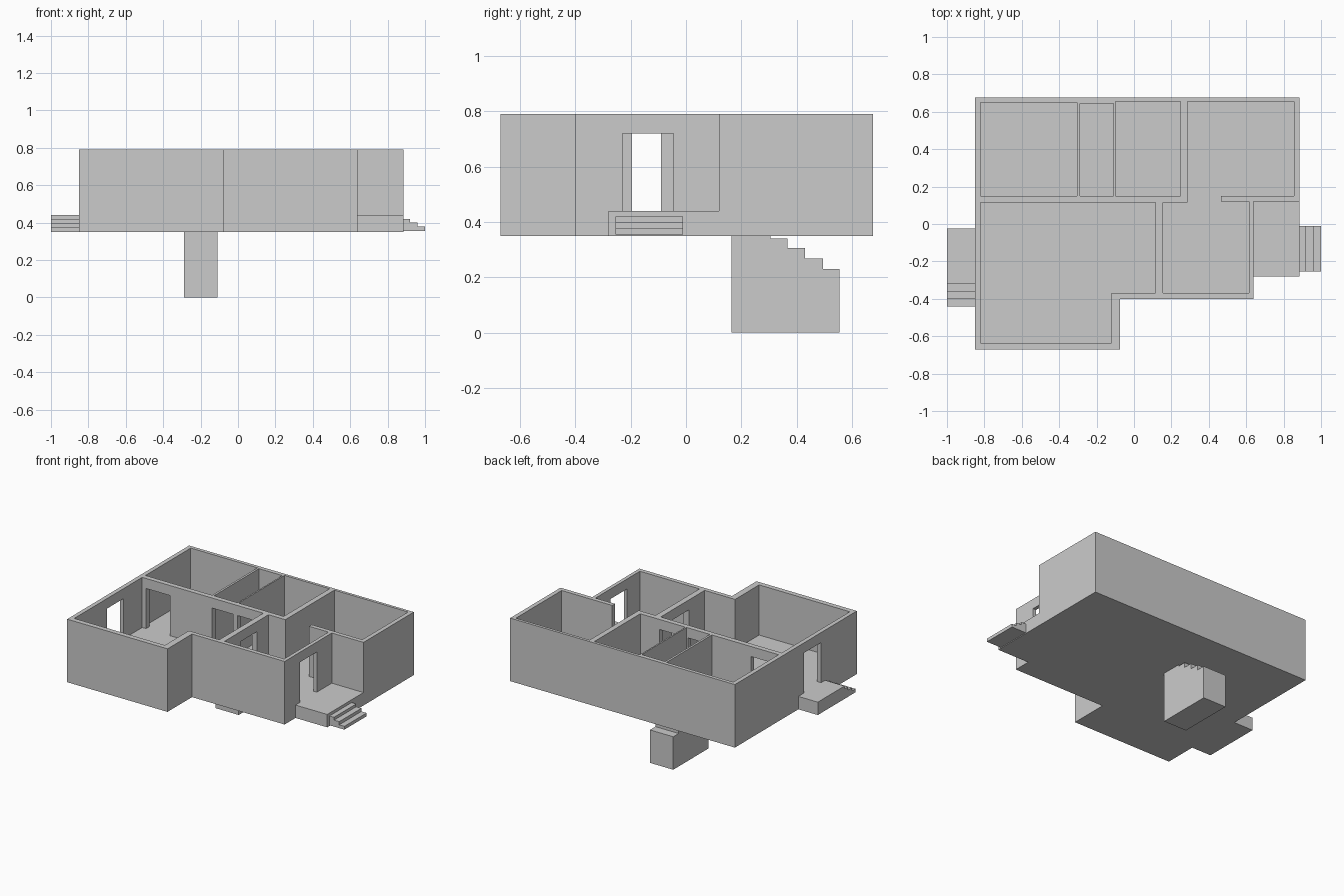
import bpy, bmesh
from mathutils import Vector

if "Cube" in bpy.data.objects:
    bpy.data.objects.remove(bpy.data.objects["Cube"])

BASE, FLOOR, TOP, LINTEL = 0.35, 0.44, 0.79, 0.72


def prism(name, points, direction):
    """Extrude a planar outline along a direction."""
    bm = bmesh.new()
    face = bm.faces.new([bm.verts.new(p) for p in points])
    ext = bmesh.ops.extrude_face_region(bm, geom=[face], use_keep_orig=True)
    verts = [g for g in ext["geom"] if isinstance(g, bmesh.types.BMVert)]
    bmesh.ops.translate(bm, verts=verts, vec=Vector(direction))
    bmesh.ops.recalc_face_normals(bm, faces=bm.faces[:])
    mesh = bpy.data.meshes.new(name)
    bm.to_mesh(mesh)
    bm.free()
    obj = bpy.data.objects.new(name, mesh)
    bpy.context.collection.objects.link(obj)
    return obj


def plan(name, outline, z0, z1):
    return prism(name, [(x, y, z0) for x, y in outline], (0, 0, z1 - z0))


def rect(x0, x1, y0, y1):
    return [(x0, y0), (x1, y0), (x1, y1), (x0, y1)]


def cut(target, outline, top):
    """Carve a room or doorway out of the walls."""
    cutter = plan("cutter", outline, FLOOR - 0.05, top)
    cutter.hide_render = True
    mod = target.modifiers.new("cut", "BOOLEAN")
    mod.operation, mod.solver, mod.object = "DIFFERENCE", "EXACT", cutter
    bpy.context.view_layer.objects.active = target
    bpy.ops.object.modifier_apply(modifier=mod.name)
    bpy.data.objects.remove(cutter)


# Floor slab and wall block share the house footprint
footprint = [(-0.85, -0.67), (-0.075, -0.67), (-0.075, -0.40), (0.64, -0.40),
             (0.64, 0.12), (0.885, 0.12), (0.885, 0.675), (-0.85, 0.675)]
plan("floor_slab", footprint, BASE, FLOOR)
walls = plan("walls", footprint, FLOOR, TOP)

# Rooms
rooms = [
    rect(-0.82, -0.305, 0.15, 0.65),
    rect(-0.29, -0.11, 0.15, 0.645),
    rect(-0.10, 0.248, 0.15, 0.655),
    [(0.285, 0.115), (0.155, 0.115), (0.155, -0.37), (0.615, -0.37), (0.615, 0.12),
     (0.465, 0.12), (0.465, 0.15), (0.855, 0.15), (0.855, 0.655), (0.285, 0.655)],
    [(-0.82, -0.635), (-0.12, -0.635), (-0.12, -0.37), (0.115, -0.37),
     (0.115, 0.115), (-0.82, 0.115)],
]
for room in rooms:
    cut(walls, room, TOP + 0.1)

# Doorways
doors = [
    rect(0.60, 0.66, -0.23, -0.045),
    rect(0.10, 0.17, -0.195, -0.01),
    rect(-0.87, -0.80, -0.275, -0.09),
    rect(-0.79, -0.605, 0.10, 0.17),
    rect(-0.28, -0.12, 0.10, 0.17),
    rect(-0.085, 0.10, 0.10, 0.17),
]
for door in doors:
    cut(walls, door, LINTEL)

# Right porch and its steps
plan("right_porch", rect(0.64, 0.885, -0.28, 0.12), BASE, FLOOR)
profile = [(0.885, 0.355), (1.0, 0.355), (1.0, 0.378), (0.96, 0.378), (0.96, 0.40),
           (0.92, 0.40), (0.92, 0.42), (0.885, 0.42)]
prism("right_steps", [(x, -0.255, z) for x, z in profile], (0, 0.245, 0))

# Left porch with steps running along the wall
profile = [(-0.025, 0.35), (-0.44, 0.35), (-0.44, 0.375), (-0.40, 0.375), (-0.40, 0.397),
           (-0.36, 0.397), (-0.36, 0.42), (-0.32, 0.42), (-0.32, 0.44), (-0.025, 0.44)]
prism("left_porch", [(-1.0, y, z) for y, z in profile], (0.15, 0, 0))

# Cellar stair block under the slab
profile = [(0.165, 0), (0.555, 0), (0.555, 0.23), (0.495, 0.23), (0.495, 0.267),
           (0.43, 0.267), (0.43, 0.305), (0.367, 0.305), (0.367, 0.34), (0.305, 0.34),
           (0.305, 0.35), (0.165, 0.35)]
prism("cellar_stair", [(-0.29, y, z) for y, z in profile], (0.18, 0, 0))
